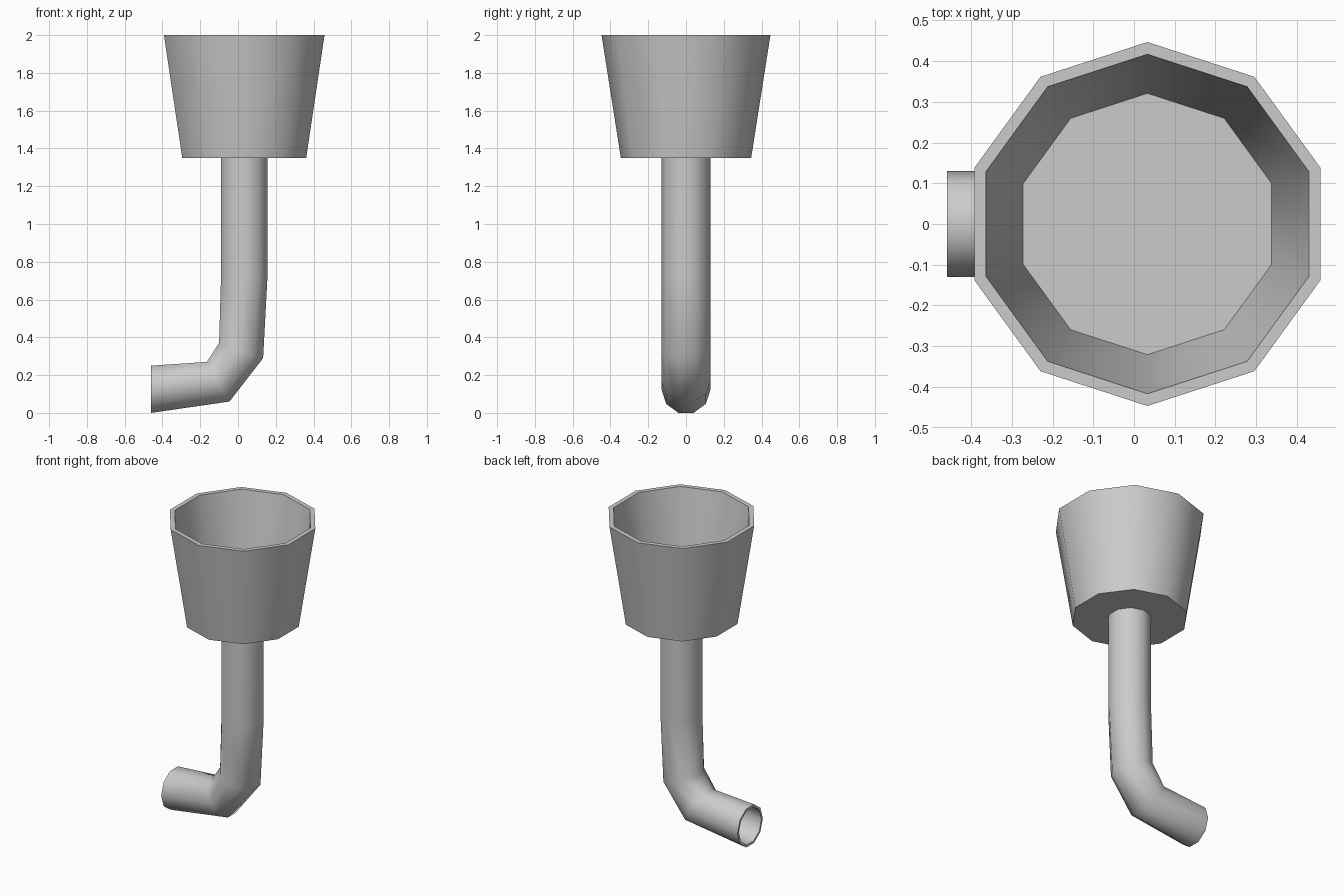
import bpy, bmesh, math
from mathutils import Vector

if "Cube" in bpy.data.objects:
    bpy.data.objects.remove(bpy.data.objects["Cube"])

SIDES = 10
C = math.cos(math.pi / SIDES)  # flat-to-corner ratio of a decagon


def ring(a, b, scale=1.0):
    """Decagon whose flats pass through a and b (x, z); corners point along y."""
    a, b = Vector((a[0], 0, a[1])), Vector((b[0], 0, b[1]))
    mid, half = (a + b) / 2, (b - a) / 2 / C * scale
    return mid, half


def loft(name, rings, caps):
    """Skin a list of (mid, half vector, y radius); cap the ends or join them."""
    bm = bmesh.new()
    loops = []
    for mid, half, ry in rings:
        loop = []
        for i in range(SIDES):
            t = math.pi / 2 + 2 * math.pi * i / SIDES
            loop.append(bm.verts.new(mid + half * math.cos(t) + Vector((0, ry * math.sin(t), 0))))
        loops.append(loop)
    pairs = list(zip(loops, loops[1:]))
    if not caps:
        pairs.append((loops[-1], loops[0]))
    for p, q in pairs:
        for i in range(SIDES):
            j = (i + 1) % SIDES
            bm.faces.new((p[i], p[j], q[j], q[i]))
    if caps:
        bm.faces.new(loops[0])
        bm.faces.new(loops[-1])
    bmesh.ops.recalc_face_normals(bm, faces=bm.faces)
    mesh = bpy.data.meshes.new(name)
    bm.to_mesh(mesh)
    bm.free()
    obj = bpy.data.objects.new(name, mesh)
    bpy.context.collection.objects.link(obj)
    bpy.ops.object.select_all(action='DESELECT')
    obj.select_set(True)
    bpy.context.view_layer.objects.active = obj
    bpy.ops.object.shade_smooth_by_angle(angle=math.radians(50))
    return obj


# Bowl: outer wall, rim, inner wall and floor
CX = 0.033
bowl = [(Vector((CX, 0, z)), Vector((r, 0, 0)), r)
        for r, z in [(0.345, 1.35), (0.447, 2.0), (0.417, 2.0), (0.321, 1.39)]]
loft("bowl", bowl, caps=True)

# Stem: bent hollow tube, open at the mouthpiece (inner bend, outer bend)
path = [((-0.09, 1.35), (0.156, 1.35)),
        ((-0.09, 0.72), (0.156, 0.72)),
        ((-0.10, 0.37), (0.133, 0.29)),
        ((-0.165, 0.27), (-0.045, 0.06)),
        ((-0.46, 0.25), (-0.46, 0.0))]
outer = [(*ring(a, b), 0.13) for a, b in path]
inner = [(*ring(a, b, 0.89), 0.13 * 0.89) for a, b in reversed(path)]
loft("stem", outer + inner, caps=False)
